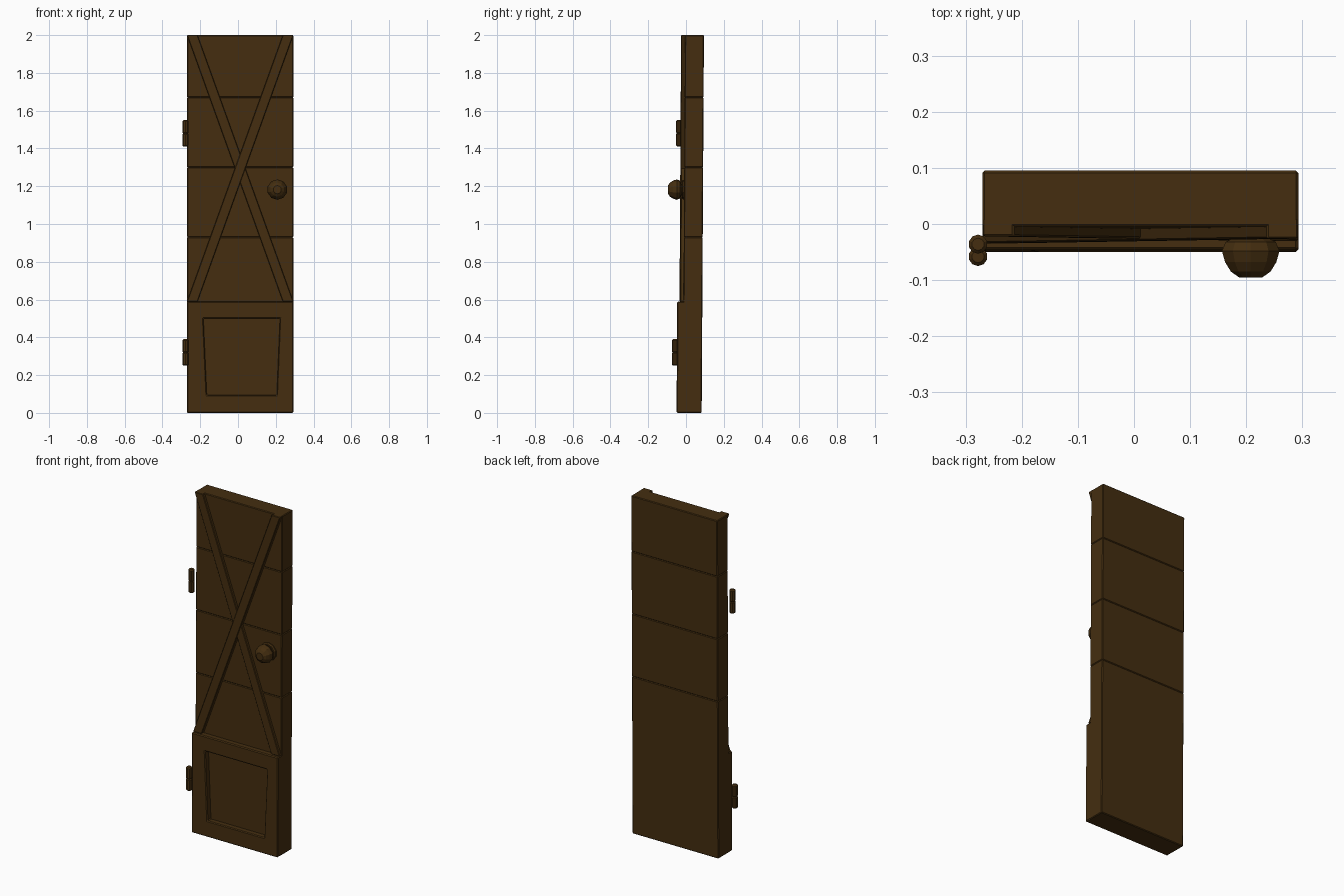
import bpy
import bmesh
import math

if "Cube" in bpy.data.objects:
    bpy.data.objects.remove(bpy.data.objects["Cube"])

brown = bpy.data.materials.new("dark brown wood")
brown.use_nodes = True
COLOR = (0.058, 0.027, 0.005, 1)
brown.diffuse_color = COLOR
brown.node_tree.nodes["Principled BSDF"].inputs["Base Color"].default_value = COLOR

LEFT, RIGHT, TOP, RAIL = -0.27, 0.293, 2.0, 0.59
FRONT, BACK = -0.005, 0.095


def finish(name, bm, bevel=0.0, lean=True):
    """Turn the bmesh into an object; the whole leaf leans slightly."""
    bmesh.ops.recalc_face_normals(bm, faces=bm.faces)
    if lean:
        for v in bm.verts:
            v.co.y += 0.006 * (v.co.z - TOP)
    mesh = bpy.data.meshes.new(name)
    bm.to_mesh(mesh)
    bm.free()
    mesh.materials.append(brown)
    obj = bpy.data.objects.new(name, mesh)
    bpy.context.collection.objects.link(obj)
    if bevel:
        mod = obj.modifiers.new("worn edges", "BEVEL")
        mod.width = bevel
        mod.segments = 1
    return obj


def prism(name, outline, y0, y1, bevel=0.0):
    """Extrude an x-z outline from y0 to y1."""
    bm = bmesh.new()
    face = bm.faces.new([bm.verts.new((x, y0, z)) for x, z in outline])
    ext = bmesh.ops.extrude_face_region(bm, geom=[face])
    for v in ext["geom"]:
        if isinstance(v, bmesh.types.BMVert):
            v.co.y = y1
    return finish(name, bm, bevel)


def lathe(name, profile, center, axis, sides):
    """Spin (radius, height) points around the y or z axis."""
    bm = bmesh.new()
    rings = []
    for r, h in profile:
        ring = []
        for i in range(sides):
            a = math.tau * (i + 0.5) / sides
            u, w = r * math.cos(a), r * math.sin(a)
            p = (u, h, w) if axis == "y" else (u, w, h)
            ring.append(bm.verts.new([c + d for c, d in zip(center, p)]))
        rings.append(ring)
    for a, b in zip(rings, rings[1:]):
        for i in range(sides):
            j = (i + 1) % sides
            bm.faces.new((a[i], a[j], b[j], b[i]))
    bm.faces.new(rings[0])
    bm.faces.new(rings[-1])
    return finish(name, bm, lean=False)


# Stacked planks, with grooves from their bevelled edges
levels = [0, 0.93, 1.30, 1.67, TOP]
for n, (z0, z1) in enumerate(zip(levels, levels[1:])):
    prism(f"plank_{n + 1}", [(LEFT, z0), (RIGHT, z0), (RIGHT, z1), (LEFT, z1)],
          FRONT, BACK, 0.004)

# Crossed braces, the second lying slightly proud of the first
W = 0.056
prism("brace_falling", [(RIGHT - W, RAIL), (RIGHT, RAIL), (LEFT + W, TOP), (LEFT, TOP)],
      -0.022, 0.01, 0.003)
prism("brace_rising", [(LEFT, RAIL), (LEFT + W, RAIL), (RIGHT, TOP), (RIGHT - W, TOP)],
      -0.026, 0.01, 0.003)

# Lower frame around a tapered recess
bm = bmesh.new()
outer = [(LEFT, 0), (RIGHT, 0), (RIGHT, RAIL), (LEFT, RAIL)]
inner = [(-0.165, 0.095), (0.205, 0.095), (0.222, 0.50), (-0.183, 0.50)]
loops = [[bm.verts.new((x, y, z)) for x, z in pts]
         for pts, y in ((outer, -0.038), (inner, -0.038), (inner, 0.02), (outer, 0.02))]
for k in range(4):
    a, b = loops[k], loops[(k + 1) % 4]
    for i in range(4):
        j = (i + 1) % 4
        bm.faces.new((a[i], a[j], b[j], b[i]))
finish("lower_frame", bm, 0.005)

# Round knob with neck and backing plate
lathe("knob", [(0.022, -0.095), (0.037, -0.085), (0.048, -0.068), (0.054, -0.048),
               (0.047, -0.032), (0.03, -0.024), (0.03, -0.022), (0.046, -0.022),
               (0.052, -0.016), (0.052, 0.0)], (0.208, 0, 1.182), "y", 10)

# Hinge barrels with a split in the middle
half = [(0.011, 0.07), (0.017, 0.064), (0.017, 0.005), (0.013, 0.0)]
barrel = half + [(r, -h) for r, h in reversed(half[:-1])]
for label, y, z in (("upper", -0.036, 1.48), ("lower", -0.058, 0.32)):
    lathe(f"{label}_hinge", barrel, (-0.278, y, z), "z", 10)
